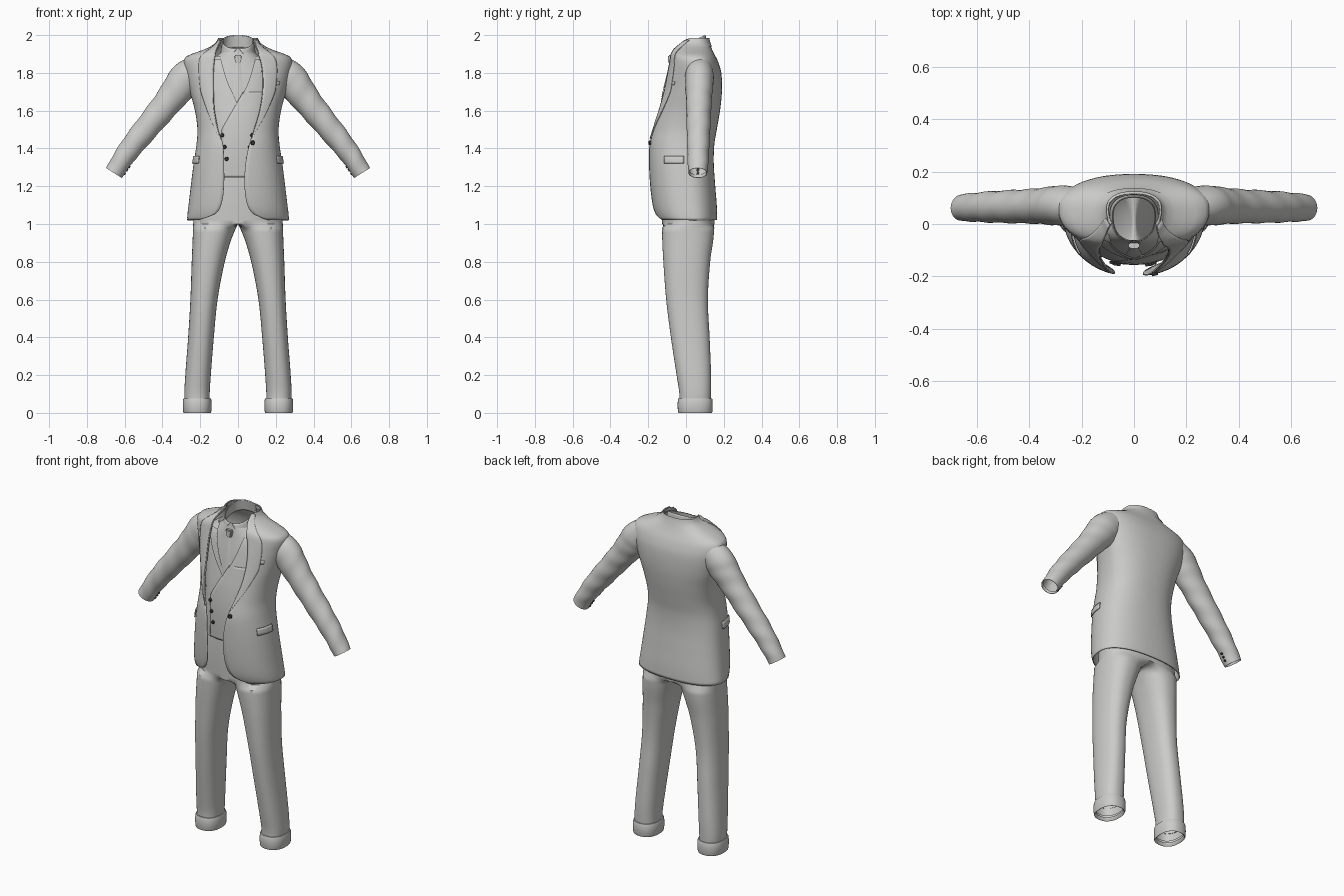
import bpy, bmesh, math
from mathutils import Vector, Matrix

old = bpy.data.objects.get("Cube")
if old:
    bpy.data.objects.remove(old)


def material(name, rgb):
    m = bpy.data.materials.new(name)
    m.use_nodes = True
    m.diffuse_color = (*rgb, 1)
    m.node_tree.nodes["Principled BSDF"].inputs["Base Color"].default_value = (*rgb, 1)
    return m


CLOTH = material("light grey cloth", (0.6, 0.6, 0.59))
DARK = material("dark button", (0.04, 0.04, 0.04))
SQUARE = 0.85   # cross-sections are slightly squarer than an ellipse
SIDES = ((1, "left"), (-1, "right"))


# ---- helpers ----
def finish(bm, name, mat=CLOTH, mirror=False, thick=0):
    bmesh.ops.remove_doubles(bm, verts=bm.verts, dist=0.0002)
    mesh = bpy.data.meshes.new(name)
    bm.to_mesh(mesh)
    bm.free()
    mesh.materials.append(mat)
    ob = bpy.data.objects.new(name, mesh)
    bpy.context.collection.objects.link(ob)
    bpy.ops.object.select_all(action='DESELECT')
    ob.select_set(True)
    bpy.context.view_layer.objects.active = ob
    bpy.ops.object.shade_smooth_by_angle(angle=math.radians(50))
    if mirror:
        ob.modifiers.new("mirror", 'MIRROR').use_clip = True
    if thick:
        ob.modifiers.new("cloth", 'SOLIDIFY').thickness = thick
    return ob


def grid(bm, rows, closed=False):
    vs = [[bm.verts.new(p) for p in row] for row in rows]
    n = len(vs[0])
    for low, high in zip(vs, vs[1:]):
        for j in range(n if closed else n - 1):
            k = (j + 1) % n
            bm.faces.new((low[j], low[k], high[k], high[j]))


def sheet(name, rows, closed=False, **kw):
    bm = bmesh.new()
    grid(bm, rows, closed)
    return finish(bm, name, **kw)


def spread(a, b, n):
    return [a + (b - a) * i / (n - 1) for i in range(n)]


def sample(table, t):
    """Smooth interpolation of table rows by their first column."""
    t = min(max(t, table[0][0]), table[-1][0])
    i = max(k for k in range(len(table) - 1) if table[k][0] <= t)
    a, b = table[i], table[i + 1]
    before, after = table[max(i - 1, 0)], table[min(i + 2, len(table) - 1)]
    h = b[0] - a[0]
    u = (t - a[0]) / h
    out = []
    for c in range(1, len(a)):
        m0 = (b[c] - before[c]) / (b[0] - before[0]) * h
        m1 = (after[c] - a[c]) / (after[0] - a[0]) * h
        d = b[c] - a[c]
        out.append(a[c] + u * (m0 + u * (3 * d - 2 * m0 - m1 + u * (m0 + m1 - 2 * d))))
    return out


def bend(v):
    return math.copysign(abs(v) ** SQUARE, v)


def oval(w, front, back, a, z, off=0, xc=0, mid=0.58):
    """Point on a body section; angle 0 is the front, a quarter turn is +x."""
    yc = front + mid * (back - front)
    c = bend(math.cos(a))
    y = yc - c * (yc - front + off if c > 0 else back - yc + off)
    return Vector((xc + (w + off) * bend(math.sin(a)), y, z))


def on(table, z, a, off=0):
    return oval(*sample(table, z)[:3], a, z, off)


def angle_at(table, z, x):
    ratio = min(abs(x) / sample(table, z)[0], 0.97)
    return math.copysign(math.asin(ratio ** (1 / SQUARE)), x)


def patch(name, table, z0, z1, limits, off, rows=24, cols=16, **kw):
    """Sheet that follows a body surface between two angles per height."""
    return sheet(name, [[on(table, z, a, off) for a in spread(*limits(z), cols)]
                        for z in spread(z0, z1, rows)], **kw)


def button(name, loc, normal, r=0.011):
    bm = bmesh.new()
    turn = Vector(normal).to_track_quat('Z', 'Y').to_matrix().to_4x4()
    bmesh.ops.create_cone(bm, cap_ends=True, segments=16, radius1=r, radius2=r * 0.8,
                          depth=0.01, matrix=Matrix.Translation(loc) @ turn)
    finish(bm, name, DARK)


# ---- jacket: height, half width, front, back, left edge, right edge ----
JACKET = [(1.02, .27, -.15, .165, .16, .21), (1.05, .268, -.165, .165, .085, .125),
          (1.1, .262, -.178, .163, .05, .09), (1.2, .25, -.19, .155, .035, .075),
          (1.32, .235, -.197, .147, .04, .075), (1.42, .22, -.197, .15, .06, .08),
          (1.5, .215, -.182, .163, .085, .105), (1.6, .228, -.158, .18, .115, .125),
          (1.7, .255, -.13, .19, .13, .13), (1.8, .28, -.105, .187, .13, .13),
          (1.86, .288, -.09, .17, .12, .125), (1.89, .27, -.085, .155, .11, .12),
          (1.92, .19, -.08, .14, .105, .115), (1.95, .125, -.06, .128, .09, .1),
          (1.98, .1, -.03, .118, .085, .085)]


def edge(z, side):
    return angle_at(JACKET, z, sample(JACKET, z)[3 if side > 0 else 4])


patch("jacket_body", JACKET, 1.02, 1.98,
      lambda z: (edge(z, 1), math.tau - edge(z, -1)), 0, 64, 72, thick=0.005)
patch("jacket_collar", JACKET, 1.94, 1.985,
      lambda z: (edge(z, 1) + .2, math.tau - edge(z, -1) - .2), 0.005, 5, 40)

for s, side in SIDES:
    def lapel(z):
        a = edge(z, s)
        b = a + 0.34 * min(1, (z - 1.45) * 4)
        return (a, b) if s > 0 else (-b, -a)
    patch(side + "_lapel", JACKET, 1.45, 1.975, lapel, 0.006, 32, 8, thick=0.004)
    patch(side + "_pocket_flap", JACKET, 1.32, 1.36,
          lambda z: (1.03, 1.53) if s > 0 else (-1.53, -1.03), 0.008, 4, 12, thick=0.006)
patch("breast_pocket", JACKET, 1.735, 1.755, lambda z: (.66, .9), 0.004, 3, 8, thick=0.003)
button("jacket_button", on(JACKET, 1.43, angle_at(JACKET, 1.43, .078), .004), (.3, -1, 0), .013)

# ---- sleeves: step, x, z, radius in the arm plane, radius in depth ----
SLEEVE = [(0, .22, 1.815, .08, .07), (1, .27, 1.775, .09, .076), (2, .31, 1.725, .086, .074),
          (3, .36, 1.66, .076, .068), (4, .42, 1.585, .07, .065), (5, .49, 1.5, .065, .062),
          (6, .555, 1.42, .06, .059), (7, .61, 1.345, .054, .055), (8, .657, 1.27, .049, .051)]


def sleeve_frame(t):
    x, z, r, depth = sample(SLEEVE, t)
    x0, z0 = sample(SLEEVE, t - .1)[:2]
    x1, z1 = sample(SLEEVE, t + .1)[:2]
    out = Vector((z0 - z1, 0, x1 - x0)).normalized()
    return Vector((x, .072 - .0012 * t, z)), out, r, depth


def sleeve_ring(t, shrink=1.0):
    c, out, r, depth = sleeve_frame(t)
    ring = []
    for a in spread(0, math.tau, 33)[:-1]:
        crease = 1 + .025 * math.sin(t * 5 + 2 * a) * min(t / 4, 1)   # soft folds
        k = shrink * crease
        ring.append(c + out * (r * k * math.cos(a)) + Vector((0, depth * k * math.sin(a), 0)))
    return ring


rows = [sleeve_ring(7.8, .88), sleeve_ring(8, .95)] + [sleeve_ring(t) for t in spread(8, 0, 49)]
sheet("sleeves", rows, closed=True, mirror=True)
for s, side in SIDES:
    for i in range(3):
        c, out, r, depth = sleeve_frame(7.2 + i * .25)
        p = c - out * r * 0.99
        button(f"{side}_cuff_button_{i + 1}", (s * p.x, p.y, p.z), (-s * out.x, 0, -out.z), .008)

# ---- waistcoat: height, half width, front, back, neck opening ----
VEST = [(1.245, .2, -.145, .12, 0), (1.35, .195, -.15, .12, 0), (1.45, .185, -.15, .13, 0),
        (1.55, .19, -.142, .145, 0), (1.63, .2, -.13, .16, .002), (1.75, .21, -.108, .16, .054),
        (1.85, .19, -.085, .14, .085), (1.9, .12, -.06, .13, .095)]


def vest_edge(z):
    return angle_at(VEST, z, max(sample(VEST, z)[3], 0))


for s, side in SIDES:
    patch(side + "_waistcoat_panel", VEST, 1.245, 1.89,
          lambda z: (vest_edge(z), 1.8) if s > 0 else (-1.8, -vest_edge(z)), 0, 40, 24)
    patch(side + "_waistcoat_lapel", VEST, 1.63, 1.87,
          lambda z: sorted((s * vest_edge(z), s * (vest_edge(z) + (z - 1.61) * 1.3))), .007, 20, 6)
# overlapping double-breasted front
patch("waistcoat_overlap", VEST, 1.248, 1.7,
      lambda z: (angle_at(VEST, z, -.085 + max(z - 1.5, 0) * .56), 1.2), .005, 40, 20, thick=.003)
for i, z in enumerate(spread(1.345, 1.47, 3)):
    for s, side in SIDES:
        x = s * (.05 + .011 * i) - (.008 if s < 0 else 0)
        button(f"waistcoat_button_{side}_{i + 1}",
               on(VEST, z, angle_at(VEST, z, x), .009), (x * 2, -1, 0))

# ---- shirt front, collar and tie ----
SHIRT = [(1.55, .18, -.125, .14), (1.75, .2, -.098, .14), (1.85, .15, -.08, .13),
         (1.91, .088, -.07, .11)]
patch("shirt_front", SHIRT, 1.55, 1.91, lambda z: (-1.6, 1.6), 0, 20, 30)


def collar_row(w, front, back, drop, gap, n=48):
    row = []
    for a in spread(gap, math.tau - gap, n):
        p = oval(w, front, back, a, 0)
        p.z = 1.965 + .42 * (p.y - .02) - drop
        row.append(p)
    return row


sheet("collar_stand", [collar_row(.086, -.07, .108, .06, 0), collar_row(.078, -.062, .1, .002, 0)])
sheet("collar_fold", [collar_row(.082 + .012 * v, -.066 - .016 * v, .104 + .008 * v, .07 * v, .04 + .58 * v)
                      for v in spread(1, 0, 8)], thick=.003)

blade = []
for z in spread(1.6, 1.86, 10):
    w = .012 + (1.86 - z) * .1
    y = on(SHIRT, z, 0).y
    blade.append([(-w, y - .004, z), (0, y - .01, z), (w, y - .004, z)])
sheet("tie_blade", blade)
bm = bmesh.new()
bmesh.ops.create_cube(bm, size=1)
for v in bm.verts:
    v.co.x *= .044 if v.co.z > 0 else .026
    v.co = Vector((v.co.x, -.082 + v.co.y * .024, 1.872 + v.co.z * .046))
bmesh.ops.bevel(bm, geom=bm.edges[:], offset=.005, segments=2, affect='EDGES')
finish(bm, "tie_knot")

# ---- trousers: height, inner x, outer x, front, back ----
LEG = [(.03, .15, .28, -.035, .13), (.1, .15, .284, -.035, .133), (.2, .144, .279, -.05, .133),
       (.4, .128, .264, -.08, .125), (.6, .108, .252, -.105, .116), (.8, .07, .245, -.12, .128),
       (.92, .035, .24, -.126, .145), (.98, .01, .238, -.127, .15)]
HIP = [(1.0, .237, -.127, .152), (1.1, .232, -.13, .15), (1.2, .215, -.13, .14), (1.26, .195, -.128, .12)]
OUTER, INNER = 33, 11
quarter = math.pi / 4


def leg_ring(z, off=0, height=None):
    x0, x1, front, back = sample(LEG, z)
    angles = spread(-quarter, 5 * quarter, OUTER) + spread(5 * quarter, 7 * quarter, INNER + 2)[1:-1]
    return [oval((x1 - x0) / 2, front, back, a, z if height is None else height,
                 off, (x0 + x1) / 2, .5) for a in angles]


def hip_arc(z):
    return [on(HIP, z, a) for a in spread(0, math.pi, OUTER)]


waist = [hip_arc(z) for z in spread(1.0, 1.26, 12)]
gusset = [Vector((0, y, 1.0)) for y in spread(waist[0][-1].y, waist[0][0].y, INNER + 2)[1:-1]]
bm = bmesh.new()
grid(bm, [leg_ring(z) for z in spread(.03, .98, 40)] + [waist[0] + gusset], closed=True)
grid(bm, waist)
finish(bm, "trousers", mirror=True)

# turned-up hems
hem = [leg_ring(.06, o, h) for o, h in
       ((-.004, .02), (.002, .002), (.006, 0), (.009, .008), (.01, .04), (.009, .07), (.006, .077), (-.002, .077))]
sheet("trouser_turn_ups", hem, closed=True, mirror=True)
